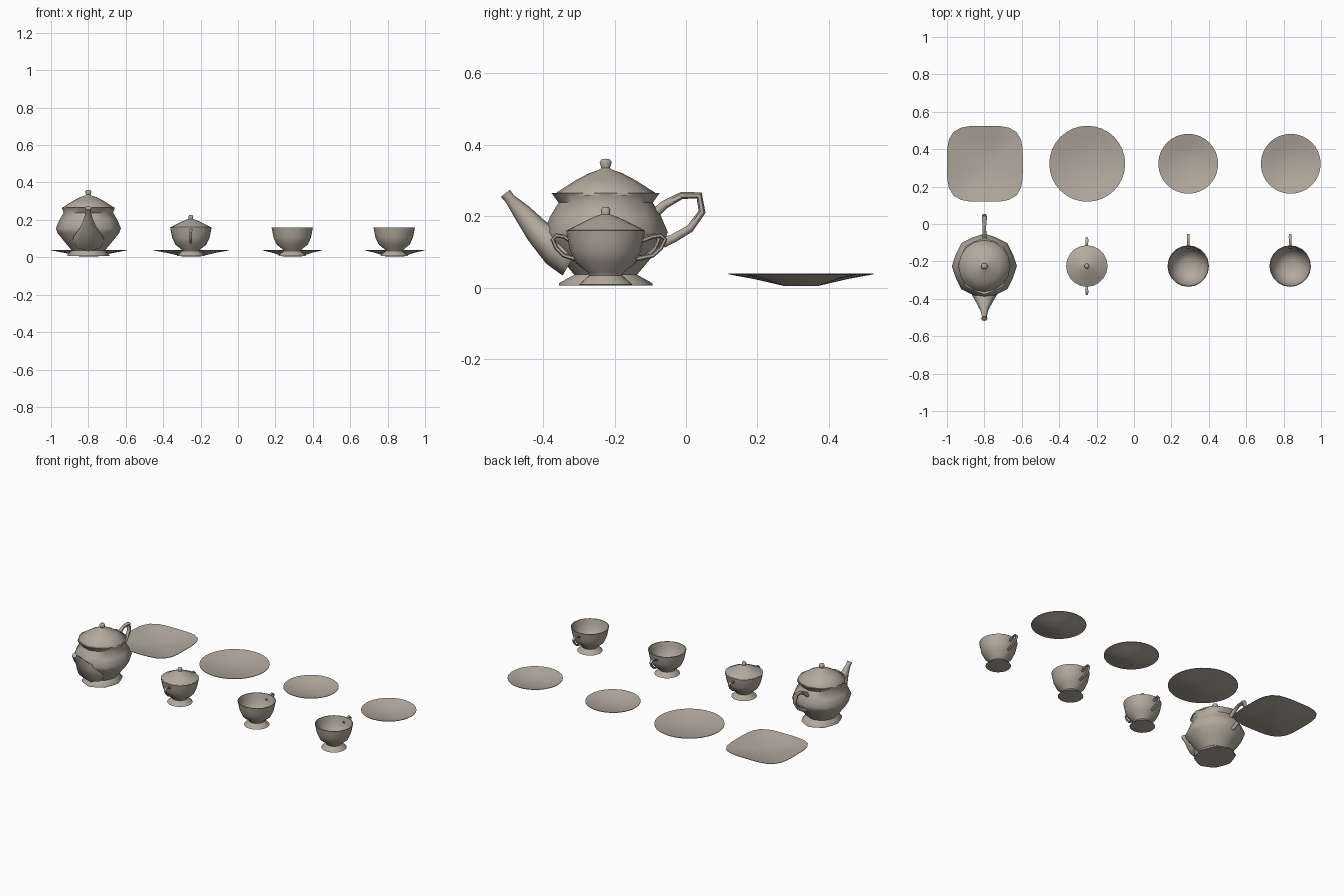
import bpy, bmesh, math
from mathutils import Vector

if "Cube" in bpy.data.objects:
    bpy.data.objects.remove(bpy.data.objects["Cube"])

mat = bpy.data.materials.new("warm_grey_china")
mat.diffuse_color = (0.45, 0.40, 0.34, 1)
mat.use_nodes = True
mat.node_tree.nodes["Principled BSDF"].inputs["Base Color"].default_value = mat.diffuse_color


def finish(name, bm, loc, angle=60):
    bmesh.ops.recalc_face_normals(bm, faces=bm.faces)
    me = bpy.data.meshes.new(name)
    bm.to_mesh(me)
    bm.free()
    me.materials.append(mat)
    for p in me.polygons:
        p.use_smooth = True
    me.set_sharp_from_angle(angle=math.radians(angle))
    ob = bpy.data.objects.new(name, me)
    ob.location = loc
    bpy.context.collection.objects.link(ob)
    return ob


def bridge(bm, rings):
    for a, b in zip(rings, rings[1:]):
        n = max(len(a), len(b))
        for i in range(n):
            j = (i + 1) % n
            if len(a) == 1:
                bm.faces.new((a[0], b[i], b[j]))
            elif len(b) == 1:
                bm.faces.new((a[i], a[j], b[0]))
            else:
                bm.faces.new((a[i], a[j], b[j], b[i]))


def lathe(name, profile, loc, sides=20, power=2.0, flute=0.0):
    """Turn (radius, z, optional y stretch) points; power > 2 squares the outline."""
    bm = bmesh.new()
    rings = []
    for p in profile:
        r, z = p[0], p[1]
        sy = p[2] if len(p) > 2 else 1
        if r == 0:
            rings.append([bm.verts.new((0, 0, z))])
            continue
        ring = []
        for i in range(sides):
            t = 2 * math.pi * i / sides
            c, s = math.cos(t), math.sin(t)
            k = r * (abs(c) ** power + abs(s) ** power) ** (-1 / power)
            if i % 2:
                k *= 1 - flute
            ring.append(bm.verts.new((k * c, k * s * sy, z)))
        rings.append(ring)
    bridge(bm, rings)
    return finish(name, bm, loc)


def tube(name, path, loc, sides=6, flip=1):
    """Loft ellipses along (y, z, half thickness, half width) in the yz plane."""
    bm = bmesh.new()
    pts = [Vector((0, p[0] * flip, p[1])) for p in path]
    rings = []
    for i, p in enumerate(path):
        d = (pts[min(i + 1, len(pts) - 1)] - pts[max(i - 1, 0)]).normalized()
        n = Vector((0, -d.z, d.y))
        ring = []
        for k in range(sides):
            t = 2 * math.pi * k / sides
            ring.append(bm.verts.new(pts[i] + n * p[2] * math.cos(t)
                                     + Vector((p[3] * math.sin(t), 0, 0))))
        rings.append(ring)
    bridge(bm, rings)
    bm.faces.new(rings[0])
    bm.faces.new(rings[-1])
    return finish(name, bm, loc)


# Plates and saucers
def plate(name, x, r, power=2.0):
    prof = [(0, 0.004), (0.05, 0.005), (r * 0.65, 0.024), (r, 0.037), (r, 0.040),
            (r * 0.68, 0.027), (r * 0.4, 0.015), (0, 0.012)]
    lathe(name, prof, (x, 0.322, 0), 32, power)


plate("square_plate", -0.797, 0.203, 3.8)
plate("round_plate", -0.25, 0.203)
plate("saucer_left", 0.29, 0.16)
plate("saucer_right", 0.838, 0.16)

# Teapot
pot = (-0.8, -0.225, 0)
lathe("teapot_body", [
    (0, 0.012), (0.112, 0.006, 1.17), (0.112, 0.012, 1.17), (0.088, 0.036),
    (0.125, 0.08), (0.165, 0.13), (0.174, 0.155), (0.155, 0.2),
    (0.132, 0.238), (0.142, 0.265, 1.07), (0.132, 0.265, 1.07), (0.12, 0.24), (0, 0.235)],
    pot, 16, flute=0.05)
lathe("teapot_lid", [
    (0, 0.256), (0.138, 0.258), (0.138, 0.266), (0.085, 0.3), (0.045, 0.321),
    (0.02, 0.329), (0.012, 0.335), (0.017, 0.35), (0.012, 0.359), (0, 0.361)], pot, 16)
tube("teapot_spout", [
    (-0.09, 0.085, 0.06, 0.085), (-0.135, 0.112, 0.055, 0.078), (-0.192, 0.158, 0.036, 0.045),
    (-0.234, 0.21, 0.026, 0.022), (-0.268, 0.248, 0.015, 0.013), (-0.281, 0.264, 0.016, 0.016)],
    pot, 8)
tube("teapot_handle", [
    (0.135, 0.205, 0.014, 0.012), (0.165, 0.232, 0.012, 0.012), (0.213, 0.258, 0.010, 0.011),
    (0.262, 0.258, 0.011, 0.016), (0.270, 0.212, 0.010, 0.012), (0.236, 0.165, 0.011, 0.011),
    (0.19, 0.138, 0.012, 0.011), (0.16, 0.125, 0.014, 0.011)], pot)

# Cups and sugar bowl share the same bowl and ear handle
BOWL = [(0, 0.014), (0.066, 0.006), (0.074, 0.008), (0.07, 0.013), (0.046, 0.034),
        (0.05, 0.042), (0.083, 0.068), (0.1, 0.105), (0.106, 0.135), (0.111, 0.16),
        (0.107, 0.16), (0.1, 0.13), (0.092, 0.1), (0.07, 0.068), (0.04, 0.05), (0, 0.047)]
EAR = [(0.096, 0.128, 0.006, 0.008), (0.115, 0.142, 0.006, 0.008), (0.138, 0.146, 0.006, 0.009),
       (0.149, 0.135, 0.006, 0.008), (0.138, 0.11, 0.006, 0.008), (0.118, 0.09, 0.006, 0.008),
       (0.084, 0.08, 0.007, 0.008)]
EAR_CUP = [(y * 1.12 if y > 0.11 else y, z, a, b) for y, z, a, b in EAR]

sugar = (-0.252, -0.225, 0)
lathe("sugar_bowl", BOWL, sugar)
lathe("sugar_lid", [
    (0, 0.152), (0.107, 0.154), (0.107, 0.161), (0.062, 0.184), (0.03, 0.199),
    (0.012, 0.205), (0.013, 0.218), (0.009, 0.225), (0, 0.226)], sugar)
tube("sugar_handle_back", EAR, sugar)
tube("sugar_handle_front", EAR, sugar, flip=-1)

for side, x in (("left", 0.29), ("right", 0.835)):
    lathe("cup_" + side, BOWL, (x, -0.225, 0))
    tube("cup_handle_" + side, EAR_CUP, (x, -0.225, 0))
